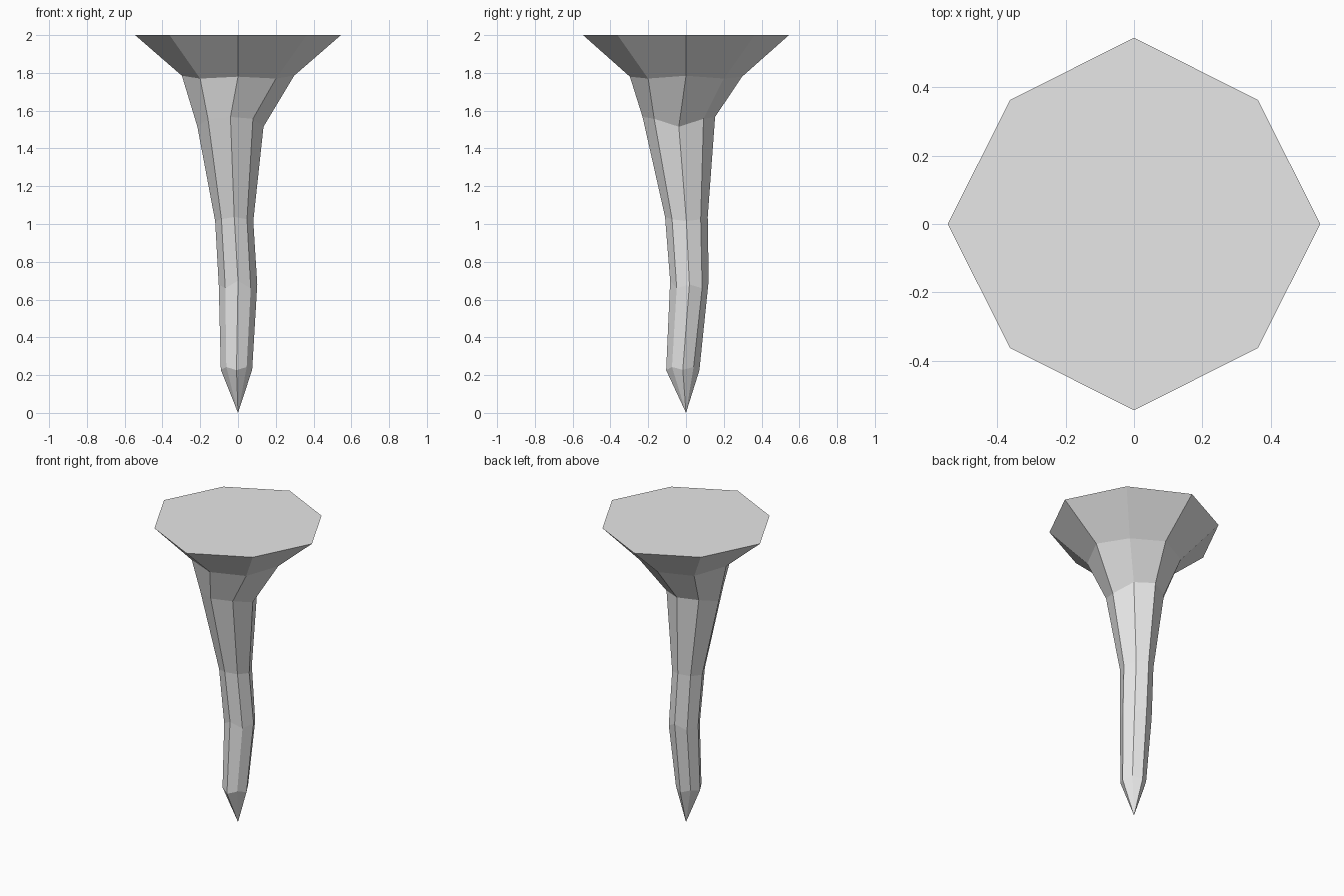
import bpy, bmesh, math

if "Cube" in bpy.data.objects:
    bpy.data.objects.remove(bpy.data.objects["Cube"])

grey = bpy.data.materials.new("stone grey")
grey.diffuse_color = (0.8, 0.8, 0.8, 1)
grey.use_nodes = True
grey.node_tree.nodes["Principled BSDF"].inputs["Base Color"].default_value = grey.diffuse_color

# Octagonal rings: centre x, centre y, x radius, y radius, diagonal scale,
# then height of the x corners, y corners and diagonal corners
RINGS = [
    (0.0, 0.0, 0.545, 0.545, 0.665, 2.0, 2.0, 2.0),
    (0.0, 0.0, 0.297, 0.297, 0.675, 1.785, 1.78, 1.77),
    (-0.04, -0.038, 0.175, 0.192, 0.68, 1.515, 1.567, 1.557),
    (-0.02, 0.002, 0.101, 0.113, 0.67, 1.015, 1.038, 1.025),
    (0.0, 0.018, 0.102, 0.102, 0.66, 0.68, 0.70, 0.66),
    (-0.008, -0.017, 0.083, 0.088, 0.65, 0.228, 0.226, 0.243),
]


def add_ring(bm, cx, cy, rx, ry, diag, zx, zy, zd):
    verts = []
    for i in range(8):
        if i % 2:
            dx = math.copysign(diag, math.cos(i * math.pi / 4))
            dy = math.copysign(diag, math.sin(i * math.pi / 4))
            z = zd
        else:
            dx, dy = [(1, 0), (0, 1), (-1, 0), (0, -1)][i // 2]
            z = zx if dx else zy
        verts.append(bm.verts.new((cx + rx * dx, cy + ry * dy, z)))
    return verts


# Bent spike: flat cap, flared head, crooked shaft, pointed tip
bm = bmesh.new()
rings = [add_ring(bm, *r) for r in RINGS]
bm.faces.new(rings[0])
for upper, lower in zip(rings, rings[1:]):
    for i in range(8):
        j = (i + 1) % 8
        bm.faces.new((upper[i], lower[i], lower[j], upper[j]))
tip = bm.verts.new((0, 0, 0))
for i in range(8):
    bm.faces.new((rings[-1][i], tip, rings[-1][(i + 1) % 8]))
bmesh.ops.recalc_face_normals(bm, faces=bm.faces)

mesh = bpy.data.meshes.new("spike")
bm.to_mesh(mesh)
bm.free()
mesh.materials.append(grey)
spike = bpy.data.objects.new("spike", mesh)
bpy.context.collection.objects.link(spike)
